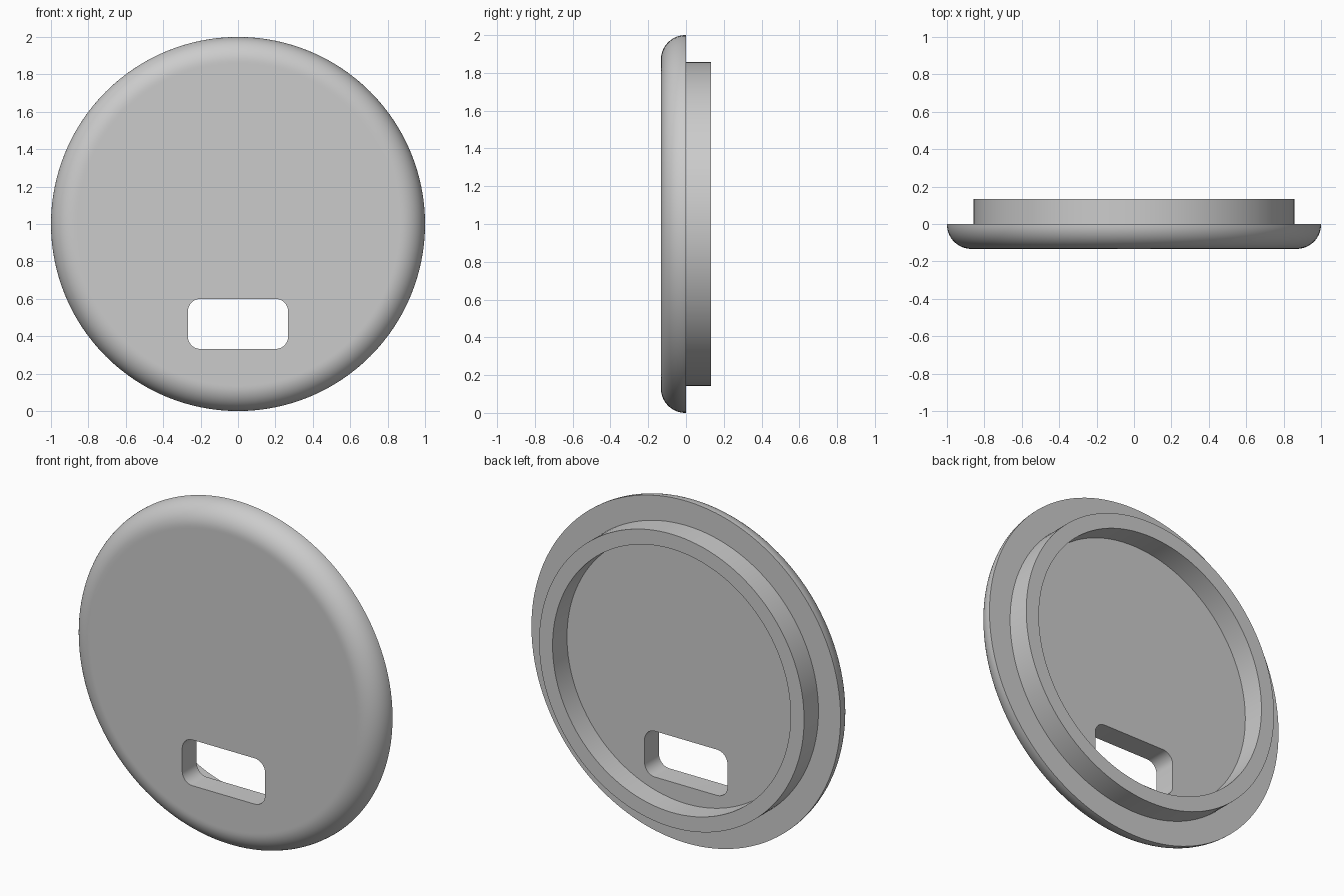
import bpy
import bmesh
import math
from mathutils import Matrix, Vector

cube = bpy.data.objects.get("Cube")
if cube:
    bpy.data.objects.remove(cube, do_unlink=True)

SEGMENTS = 128
DEPTH = 0.133      # thickness of the disc, and height of the collar
FILLET = 0.13      # rounding of the front edge
COLLAR_OUT, COLLAR_IN = 0.857, 0.77

grey = bpy.data.materials.new("plain grey")
grey.use_nodes = True
colour = (0.6, 0.6, 0.6, 1)
grey.diffuse_color = colour
grey.node_tree.nodes["Principled BSDF"].inputs["Base Color"].default_value = colour


def make_object(name, bm):
    bmesh.ops.recalc_face_normals(bm, faces=bm.faces)
    mesh = bpy.data.meshes.new(name)
    bm.to_mesh(mesh)
    bm.free()
    mesh.materials.append(grey)
    obj = bpy.data.objects.new(name, mesh)
    bpy.context.collection.objects.link(obj)
    return obj


def lathe(name, profile):
    """Turn (radius, y) points about the y axis and cap both ends."""
    bm = bmesh.new()
    rings = []
    for r, y in profile:
        angles = [math.tau * i / SEGMENTS for i in range(SEGMENTS)]
        rings.append([bm.verts.new((r * math.cos(a), y, 1 + r * math.sin(a))) for a in angles])
    for a, b in zip(rings, rings[1:]):
        for i in range(SEGMENTS):
            j = (i + 1) % SEGMENTS
            bm.faces.new((a[i], a[j], b[j], b[i]))
    bm.faces.new(rings[0])
    bm.faces.new(rings[-1])
    return make_object(name, bm)


def rounded_slot(name, center, half_x, half_z, radius, half_y, steps=8):
    """Rounded rectangle prism running along y."""
    bm = bmesh.new()
    outline = []
    for k, (sx, sz) in enumerate([(1, 1), (-1, 1), (-1, -1), (1, -1)]):
        for s in range(steps + 1):
            a = math.pi / 2 * (k + s / steps)
            x = sx * (half_x - radius) + radius * math.cos(a)
            z = sz * (half_z - radius) + radius * math.sin(a)
            outline.append(bm.verts.new(center + Vector((x, -half_y, z))))
    face = bm.faces.new(outline)
    extruded = bmesh.ops.extrude_face_region(bm, geom=[face])["geom"]
    bmesh.ops.translate(bm, vec=(0, 2 * half_y, 0),
                        verts=[v for v in extruded if isinstance(v, bmesh.types.BMVert)])
    return make_object(name, bm)


# Lid: flat front, rounded edge, stepped collar and recessed back
profile = [(0.8, -DEPTH), (1 - FILLET - 0.01, -DEPTH)]
for i in range(15):
    a = math.pi / 2 * i / 14
    profile.append((1 - FILLET + FILLET * math.sin(a), -DEPTH + FILLET * (1 - math.cos(a))))
profile += [(1, 0), (COLLAR_OUT, 0), (COLLAR_OUT, DEPTH), (COLLAR_IN, DEPTH), (COLLAR_IN, 0)]
lid = lathe("lid", profile)

# Slot cut through the lid
cutter = rounded_slot("slot_cutter", Vector((0, 0, 0.466)), 0.268, 0.134, 0.067, 0.3)
cutter.hide_render = True
cut = lid.modifiers.new("slot", "BOOLEAN")
cut.operation = "DIFFERENCE"
cut.solver = "EXACT"
cut.object = cutter

bpy.ops.object.select_all(action="DESELECT")
bpy.context.view_layer.objects.active = lid
lid.select_set(True)
bpy.ops.object.modifier_apply(modifier=cut.name)
bpy.data.objects.remove(cutter, do_unlink=True)
bpy.ops.object.shade_smooth_by_angle(angle=math.radians(30))
